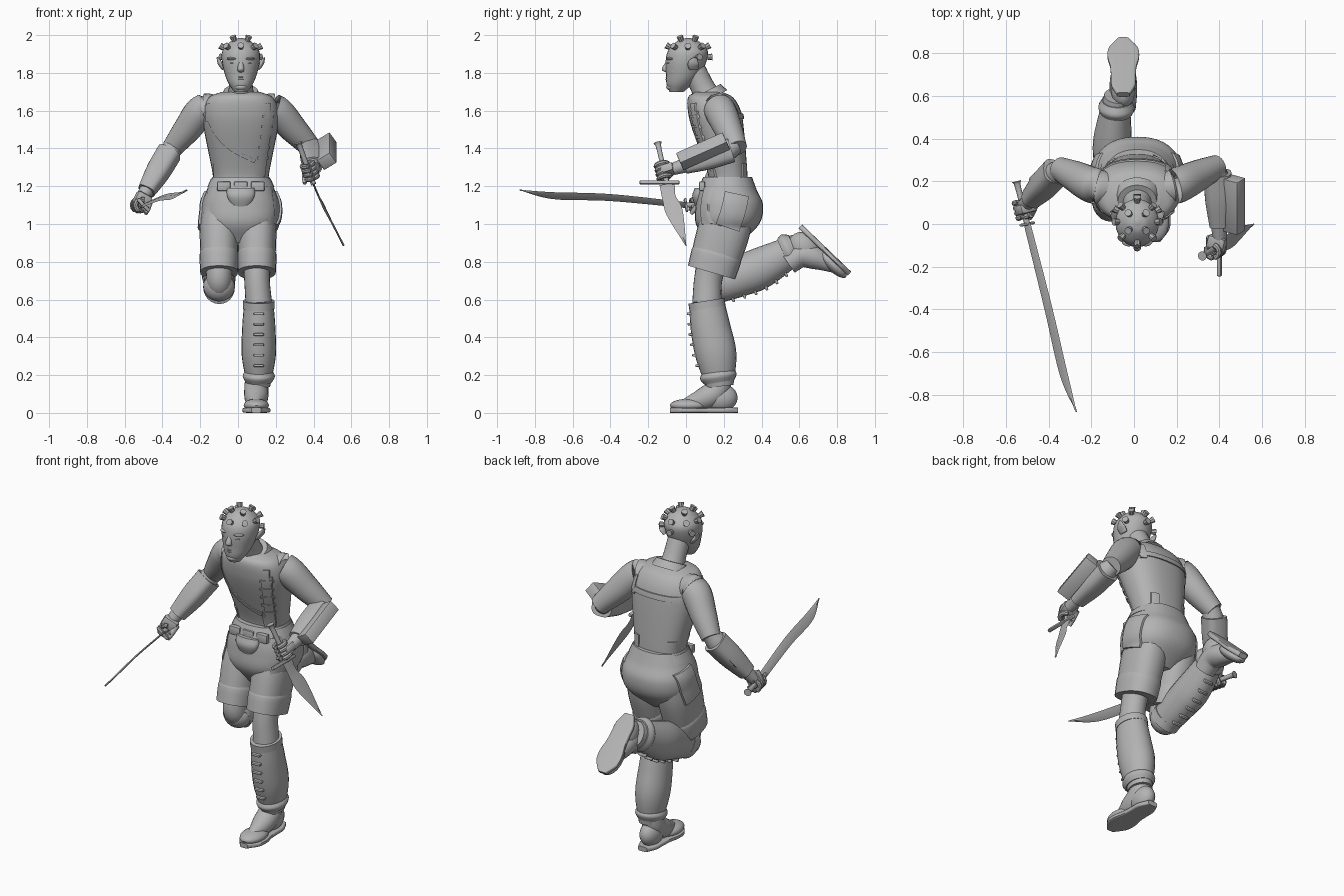
import bpy, bmesh
from math import sin, cos, tau, radians
from mathutils import Vector, Matrix
from mathutils.bvhtree import BVHTree

if "Cube" in bpy.data.objects:
    bpy.data.objects.remove(bpy.data.objects["Cube"])

SHADE = (.45, .45, .45, 1)
grey = bpy.data.materials.new("plain grey")
grey.use_nodes = True
grey.diffuse_color = SHADE
grey.node_tree.nodes["Principled BSDF"].inputs["Base Color"].default_value = SHADE

RIGHTWARD, BACKWARD, UPWARD = Vector((1, 0, 0)), Vector((0, 1, 0)), Vector((0, 0, 1))
SIDES = {"right": -1, "left": 1}


def finish(name, bm):
    bmesh.ops.recalc_face_normals(bm, faces=bm.faces[:])
    mesh = bpy.data.meshes.new(name)
    bm.to_mesh(mesh)
    bm.free()
    mesh.materials.append(grey)
    for polygon in mesh.polygons:
        polygon.use_smooth = True
    mesh.set_sharp_from_angle(angle=radians(40))
    part = bpy.data.objects.new(name, mesh)
    bpy.context.scene.collection.objects.link(part)
    return part


def mix(start, end, share):
    return Vector(start).lerp(Vector(end), share)


def smooth_path(points, steps):
    """Catmull-Rom samples through points of any dimension."""
    path = [Vector(point) for point in points]
    path = [path[0] * 2 - path[1]] + path + [path[-1] * 2 - path[-2]]
    samples = []
    for a, b, c, d in zip(path, path[1:], path[2:], path[3:]):
        for step in range(steps):
            t = step / steps
            samples.append((b * 2 + (c - a) * t + (a * 2 - b * 5 + c * 4 - d) * t * t
                            + (b * 3 - a - c * 3 + d) * t ** 3) / 2)
    return samples + [path[-2]]


def slope(path, i):
    return (path[min(i + 1, len(path) - 1)] - path[max(i - 1, 0)]).normalized()


def skin(name, loops):
    """Join loops of vertices into a closed surface."""
    bm = bmesh.new()
    loops = [[bm.verts.new(co) for co in loop] for loop in loops]
    for a, b in zip(loops, loops[1:]):
        for k in range(len(a)):
            bm.faces.new((a[k], a[k - 1], b[k - 1], b[k]))
    bm.faces.new(loops[0])
    bm.faces.new(loops[-1])
    return finish(name, bm)


def tube(name, points, radii, depth=1, thick=None, axis=None, sides=24, steps=6, roll=0, power=2):
    """Loft along points; depth is a ratio to the radius, thick a fixed half depth."""
    packed = smooth_path([(*point, radius) for point, radius in zip(points, radii)], steps)
    path = [sample.xyz for sample in packed]
    loops = []
    for i, sample in enumerate(packed):
        width = max(sample.w, .001)
        forward = axis or slope(path, i)
        across = RIGHTWARD if abs(forward.x) < .9 else BACKWARD
        across = (across - forward * across.dot(forward)).normalized()
        across = Matrix.Rotation(radians(roll), 3, forward) @ across
        over = forward.cross(across)
        loop = []
        for k in range(sides):
            c, s = cos(tau * k / sides), sin(tau * k / sides)
            c = abs(c) ** (2 / power) * (1 if c > 0 else -1)
            s = abs(s) ** (2 / power) * (1 if s > 0 else -1)
            loop.append(sample.xyz + across * c * width + over * s * (thick or width * depth))
        loops.append(loop)
    return skin(name, loops)


def blob(name, center, size):
    bm = bmesh.new()
    place = Matrix.Translation(center) @ Matrix.Diagonal((*size, 1))
    bmesh.ops.create_uvsphere(bm, u_segments=18, v_segments=12, radius=1, matrix=place)
    return finish(name, bm)


def frame(x, y, z, origin):
    place = Matrix((x, y, z)).transposed().to_4x4()
    place.translation = origin
    return place


def box(name, center, size, along, up, bevel=.005):
    """Box whose y axis follows along and whose z axis leans to up."""
    y = Vector(along).normalized()
    x = y.cross(Vector(up)).normalized()
    bm = bmesh.new()
    bmesh.ops.create_cube(bm, size=1, matrix=frame(x, y, x.cross(y), center) @ Matrix.Diagonal((*size, 1)))
    bmesh.ops.bevel(bm, geom=bm.edges[:], offset=bevel, segments=2, affect="EDGES", profile=.5)
    return finish(name, bm)


def surface(*parts):
    bm = bmesh.new()
    for part in parts:
        bm.from_mesh(part.data)
    return BVHTree.FromBMesh(bm)


def strap(name, points, width, look, target, lift=.008):
    """Band projected onto a surface; points are (sideways, height)."""
    path = smooth_path([(0, a, z) if look.x else (a, .2, z) for a, z in points], 8)
    rows = []
    for i, point in enumerate(path):
        side = look.cross(slope(path, i)).normalized()
        spots = [point + side * width * share for share in (-.5, -.25, 0, .25, .5)]
        hits = [target.ray_cast(spot - look, look)[0] or target.find_nearest(spot)[0] for spot in spots]
        rows.append([hit - look * lift for hit in hits] + [hit + look * lift for hit in reversed(hits)])
    return skin(name, rows)


def spine(y, z):
    return Vector((.015, y, z))


# Torso in a fitted vest, collar and neck
torso = tube("vest", [spine(.22, 1.2), spine(.22, 1.27), spine(.17, 1.5), spine(.15, 1.6), spine(.13, 1.67), spine(.12, 1.7)],
             [.15, .15, .195, .2, .17, .1], depth=.7, axis=UPWARD, power=2.4, sides=32)
tube("collar", [spine(.13, 1.665), spine(.11, 1.705)], [.11, .09], depth=.9, steps=1)
tube("neck", [spine(.13, 1.64), spine(.09, 1.72), spine(.04, 1.82)], [.08, .064, .062])

# Head with face
skull = tube("head", [spine(-.05, 1.7), spine(-.035, 1.74), spine(-.015, 1.79), spine(0, 1.86), spine(.01, 1.92),
                      spine(.01, 1.97), spine(.01, 1.985)],
             [.035, .063, .084, .1, .096, .05, .01], depth=1.08, axis=UPWARD)
tube("nose", [spine(-.09, 1.87), spine(-.11, 1.82), spine(-.09, 1.8)], [.01, .018, .012], axis=UPWARD)
blob("chin", spine(-.075, 1.725), (.035, .03, .02))
for height in (1.765, 1.777):
    blob("lip", spine(-.09, height), (.025, .018, .007))
for side, s in SIDES.items():
    blob(side + "_eye", spine(-.08, 1.85) + RIGHTWARD * s * .04, (.02, .02, .008))
    blob(side + "_brow", spine(-.075, 1.875) + RIGHTWARD * s * .04, (.035, .03, .01))
    blob(side + "_cheek", spine(-.05, 1.81) + RIGHTWARD * s * .04, (.035, .04, .03))
    ear = spine(.04, 1.82) + RIGHTWARD * s * .09
    tube(side + "_ear", [ear, ear + Vector((s * .02, 0, .03)), ear + Vector((s * .035, .01, .06))], [.01, .012, .004], depth=2.5)

# Flared pegs over the scalp, the lowest ring at the back only
scalp, scalp_center = surface(skull), spine(.01, 1.88)
for count, lift, shift in ((4, 62, .5), (8, 30, 0), (6, 2, .5)):
    for k in range(count):
        turn, rise = tau * (k + shift) / count, radians(lift)
        out = Vector((cos(turn) * cos(rise), sin(turn) * cos(rise), sin(rise)))
        if lift > 5 or out.y > 0:
            spot = scalp.ray_cast(scalp_center + out, -out)[0]
            tube("scalp_peg", [spot - out * .01, spot + out * .025], [.012, .018], sides=8, steps=1)

# Shorts: seat, legs and turned-up hems
seat = tube("shorts_seat", [spine(.22, 1.25), spine(.22, 1.18), spine(.23, 1.1), spine(.22, 1), spine(.2, .9)],
            [.15, .18, .207, .195, .1], depth=.86, axis=UPWARD, power=2.3, sides=32)
shorts = [seat]
for side, s in SIDES.items():
    hip, knee = Vector((s * .1, .24, 1.1)), Vector((s * .1, .14, .76))
    shorts.append(tube(side + "_shorts_leg", [hip, mix(hip, knee, .4), knee], [.09, .103, .095], depth=1.35, power=2.3))
    tube(side + "_hem", [mix(hip, knee, .73), mix(hip, knee, .8), mix(hip, knee, 1.05)], [.098, .104, .1],
         depth=1.3, steps=3, power=2.3)
hips = surface(*shorts)
for side, s in SIDES.items():
    strap(side + "_pocket", [(.27, 1.16), (.25, 1.07), (.22, .98)], .13, RIGHTWARD * -s, hips, lift=.012)
    strap(side + "_front_flap", [(s * .16, 1.2), (s * .18, 1)], .04, BACKWARD, hips)

# Belt, buckle and pouch
tube("belt", [spine(.22, 1.195), spine(.22, 1.24)], [.178, .158], depth=.8, axis=UPWARD, steps=1, power=2.3, sides=32)
tube("front_pouch", [spine(.08, 1.19), spine(.065, 1.14), spine(.08, 1.06)], [.075, .07, .03], depth=.45, axis=UPWARD)
for shift in (-.09, 0, .09):
    box("belt_plate", spine(.085, 1.2) + RIGHTWARD * shift, (.07, .03, .05), BACKWARD, UPWARD)

# Vest straps, lacing, back yoke and waist tabs
chest = surface(torso)
strap("chest_strap", [(-.17, 1.63), (-.13, 1.5), (-.04, 1.4), (.09, 1.33)], .02, BACKWARD, chest)
strap("lacing_panel", [(.165, 1.6), (.12, 1.25)], .045, BACKWARD, chest)
for k in range(5):
    middle, height = .16 - k * .007, 1.57 - k * .055
    strap("lace", [(middle - .03, height), (middle + .03, height)], .015, BACKWARD, chest, lift=.014)
strap("back_yoke", [(-.15, 1.57), (.18, 1.57)], .03, -BACKWARD, chest)
for look in (BACKWARD, -BACKWARD):
    for s in SIDES.values():
        strap("shoulder_strap", [(s * .16, 1.64), (s * .16, 1.54)], .03, look, chest)
        strap("waist_tab", [(s * .11, 1.32), (s * .11, 1.23)], .04, look, chest)


# Arms, with hands curled around the grips
def fist(side, center, grip, wrist):
    toward = wrist - center
    toward = (toward - grip * toward.dot(grip)).normalized()
    out = grip.cross(toward)
    box(side + "_palm", center + toward * .03, (.05, .075, .09), toward, out, bevel=.015)
    for k in range(4):
        knuckle = center + grip * (.036 - k * .024)
        curl = [knuckle + (toward * cos(turn) + out * sin(turn)) * .032 for turn in range(6)]
        tube(side + "_finger", curl, [.0135] * 6, sides=8, steps=2)
    thumb = center - out * .04
    tube(side + "_thumb", [thumb + toward * .05, thumb + grip * .03, thumb + grip * .05 - toward * .03],
         [.016, .015, .01], sides=10)


def arm(side, shoulder, elbow, wrist, hand, pommel, hilt):
    shoulder, elbow, wrist, hand, pommel, hilt = map(Vector, (shoulder, elbow, wrist, hand, pommel, hilt))
    tube(side + "_upper_arm", [spine(.13, 1.62), mix(spine(.14, 1.63), shoulder, .6), shoulder, mix(shoulder, elbow, .5), elbow],
         [.06, .072, .084, .074, .055])
    tube(side + "_forearm", [mix(elbow, shoulder, .1), mix(elbow, wrist, .3), mix(elbow, wrist, 1.1)], [.05, .058, .032])
    tube(side + "_arm_guard", [mix(elbow, wrist, share) for share in (.1, .5, .9)], [.065, .062, .046], power=3)
    fist(side, hand, (hilt - pommel).normalized(), wrist)
    tube(side + "_weapon_grip", [pommel, mix(pommel, hilt, .15), hilt], [.022, .014, .014], sides=10)


sword_hilt, dagger_hilt = (-.5, 0, 1.1), (.4, -.1, 1.21)
arm("right", (-.19, .18, 1.6), (-.35, .26, 1.4), (-.5, .1, 1.15), (-.52, .07, 1.1), (-.55, .2, 1.1), sword_hilt)
arm("left", (.2, .18, 1.6), (.39, .27, 1.4), (.4, -.04, 1.3), (.38, -.12, 1.28), (.32, -.15, 1.43), dagger_hilt)
box("right_guard_plate", (-.45, .22, 1.31), (.07, .15, .02), (-.5, -.5, -.8), (-.7, .3, .4))
box("left_arm_case", (.47, .09, 1.385), (.07, .27, .08), (0, .9, .4), (.8, -.2, .5))

# Curved sword and dagger
box("sword_guard", sword_hilt, (.02, .014, .09), (.2, -1, 0), (.7, 0, -.7))
tube("sword_blade", [sword_hilt, (-.4, -.4, 1.14), (-.33, -.7, 1.15), (-.27, -.88, 1.18)],
     [.022, .026, .026, .002], thick=.005, sides=4, roll=45)
box("dagger_guard", (.4, -.14, 1.22), (.02, .21, .02), BACKWARD, (-.4, 0, .9))
tube("dagger_blade", [dagger_hilt, (.43, -.09, 1.14), (.47, -.06, 1.06), (.56, 0, .885)],
     [.04, .036, .044, .002], thick=.005, sides=4, roll=90)

# Lower legs in laced gaiters, with bare knees
shins = {"left": [(.11, .11, .58), (.11, .13, .45), (.11, .16, .3), (.11, .18, .14)],
         "right": [(-.1, .15, .67), (-.1, .28, .72), (-.1, .4, .77), (-.08, .6, .88)]}
for side, path in shins.items():
    s, top, bottom = SIDES[side], Vector(path[0]), Vector(path[-1])
    gaiter = tube(side + "_gaiter", path, [.078, .088, .09, .06], depth=1.2)
    tube(side + "_gaiter_cuff", [mix(top, bottom, -.03), mix(top, bottom, .06)], [.084, .084], depth=1.15, steps=1)
    tube(side + "_gaiter_fold", [mix(top, bottom, share) for share in (.82, .88, .95)], [.075, .085, .07], depth=1.15)
    tube(side + "_thigh", [(s * .1, .17, .88), (s * .1, .12, .72), top], [.08, .068, .07], depth=1.1)
    out = -BACKWARD if side == "left" else Vector((0, .4, -.9))
    for k in range(1, 7):
        spot = surface(gaiter).ray_cast(mix(top, bottom, k / 8) + out, -out)[0]
        box(side + "_gaiter_lace", spot, (.055, .03, .014), out, UPWARD)
blob("right_knee", (-.1, .14, .67), (.085, .07, .08))


# Shoes: flat shaped sole and rounded upper, toe toward local -y
def shoe(side, place):
    soles = [(0, .18 - k * .06, .014) for k in range(7)]
    parts = [tube(side + "_sole", soles, [.03, .056, .058, .062, .074, .068, .025], thick=.014, axis=-BACKWARD, power=5),
             blob(side + "_toe", (0, -.08, .04), (.068, .1, .035)),
             blob(side + "_heel", (0, .09, .08), (.057, .088, .075)),
             tube(side + "_instep", [(0, .09, .2), (0, .07, .12), (0, 0, .075), (0, -.1, .045)], [.058, .064, .06, .03])]
    for part in parts:
        part.data.transform(place)


shoe("left", frame(RIGHTWARD, BACKWARD, UPWARD, (.097, .095, 0)))
heel, rise = Vector((0, -.72, .69)).normalized(), Vector((0, -.69, -.72)).normalized()
shoe("right", frame(heel.cross(rise), heel, rise, (-.05, .745, .872)))
